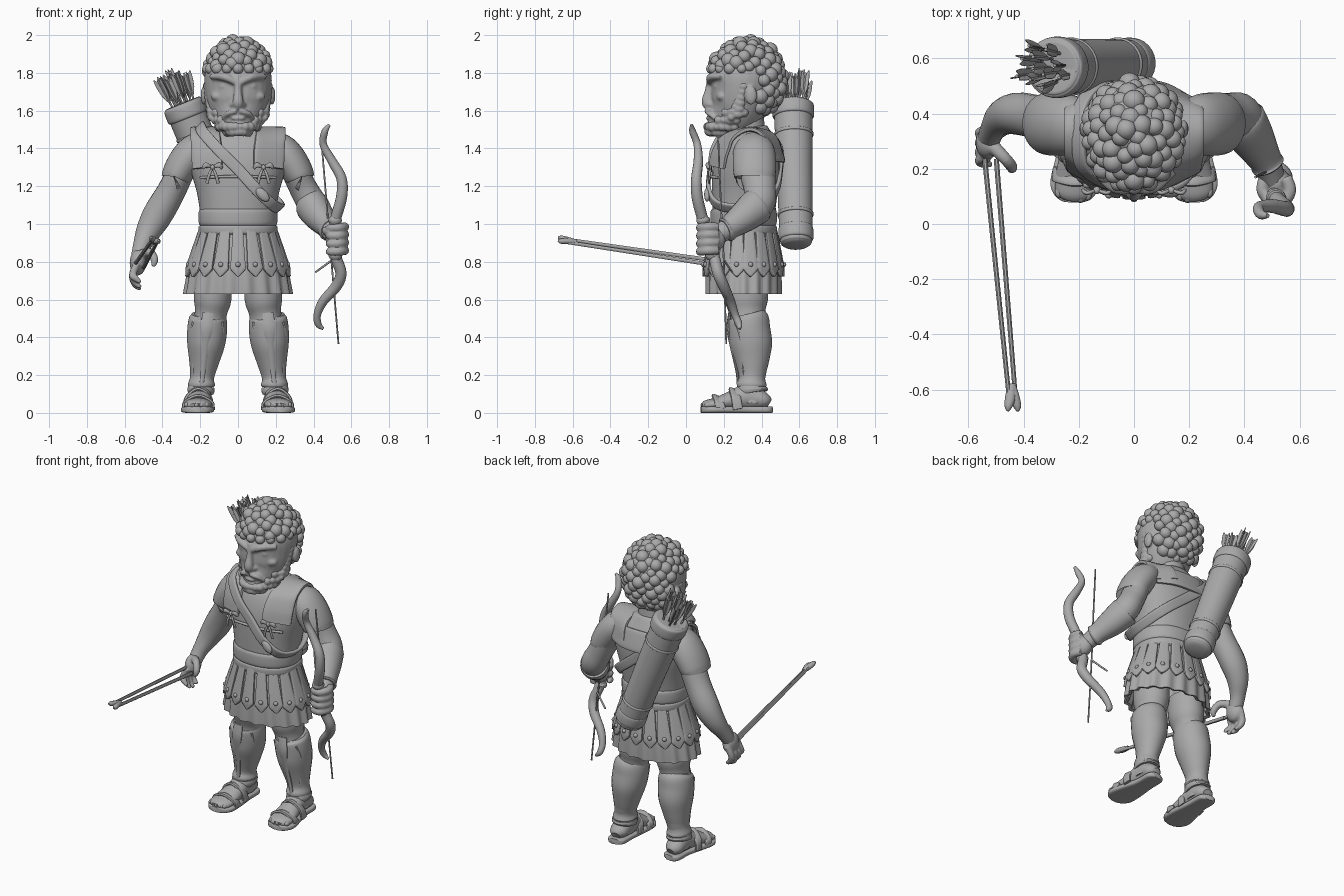
import bpy, bmesh, math, random
from mathutils import Vector, Matrix

random.seed(4)
stone = bpy.data.materials.new("plain grey")
stone.diffuse_color = (0.40, 0.40, 0.40, 1)


def finish(name, bm):
    bmesh.ops.recalc_face_normals(bm, faces=bm.faces)
    me = bpy.data.meshes.new(name)
    bm.to_mesh(me)
    bm.free()
    me.materials.append(stone)
    ob = bpy.data.objects.new(name, me)
    bpy.context.collection.objects.link(ob)
    return ob


def curve(secs, steps, closed):
    """Catmull-Rom through (x, y, z, half width, half thickness) sections."""
    n, out = len(secs), []
    get = (lambda i: secs[i % n]) if closed else (lambda i: secs[max(0, min(n - 1, i))])
    for i in range(n if closed else n - 1):
        a, b, c, d = get(i - 1), get(i), get(i + 1), get(i + 2)
        for k in range(steps):
            t = k / steps
            out.append([0.5 * (2 * q + (r - p) * t + (2 * p - 5 * q + 4 * r - s) * t * t
                        + (3 * q - p - 3 * r + s) * t ** 3) for p, q, r, s in zip(a, b, c, d)])
    return out if closed else out + [list(secs[-1])]


def sweep(bm, secs, side=(1, 0, 0), n=16, power=1.0, steps=5, closed=False):
    """Superellipse swept along a path; power below 1 makes it boxy."""
    pts = curve(secs, steps, closed)
    P = [Vector(p[:3]) for p in pts]
    m, rings = len(P), []
    for i, p in enumerate(pts):
        T = (P[(i + 1) % m] - P[i - 1]) if closed else P[min(i + 1, m - 1)] - P[max(i - 1, 0)]
        T.normalize()
        S = Vector(side(P[i])) if callable(side) else Vector(side)
        S = (S - T * T.dot(S)).normalized()
        N = T.cross(S)
        ring = []
        for k in range(n):
            a = math.tau * (k + 0.5) / n
            c, s = math.cos(a), math.sin(a)
            c, s = [math.copysign(abs(v) ** power, v) for v in (c, s)]
            ring.append(bm.verts.new(P[i] + S * c * max(p[3], .001) + N * s * max(p[4], .001)))
        rings.append(ring)
    for i in range(m if closed else m - 1):
        r, q = rings[i], rings[(i + 1) % m]
        for k in range(n):
            bm.faces.new((r[k], r[(k + 1) % n], q[(k + 1) % n], q[k]))
    if not closed:
        bm.faces.new(rings[0])
        bm.faces.new(rings[-1])


def ball(bm, c, r, sub=3, rot=None):
    r = (r, r, r) if isinstance(r, (int, float)) else r
    M = Matrix.Translation(c) @ (rot or Matrix()) @ Matrix.Diagonal((*r, 1))
    bmesh.ops.create_icosphere(bm, subdivisions=sub, radius=1, matrix=M)


def part(name, *sweeps, **kw):
    bm = bmesh.new()
    for s in sweeps:
        sweep(bm, s, **kw)
    return finish(name, bm)


def fuse(ob, size=0.009, smooth=4):
    """Blend overlapping lumps into one soft skin."""
    r = ob.modifiers.new("blend", 'REMESH')
    r.mode, r.voxel_size, r.use_smooth_shade = 'VOXEL', size, True
    s = ob.modifiers.new("soften", 'SMOOTH')
    s.iterations, s.factor = smooth, 0.5


def mir(s, secs):
    return [(s * p[0], *p[1:]) for p in secs]


# --- head -------------------------------------------------------------
bm = bmesh.new()
sweep(bm, [(0, .2, 1.475, .05, .05), (0, .215, 1.52, .10, .105), (0, .265, 1.6, .15, .145),
           (0, .295, 1.7, .175, .165), (0, .31, 1.8, .175, .18), (0, .32, 1.9, .13, .14),
           (0, .32, 1.94, .05, .05)], n=28)
sweep(bm, [(0, .135, 1.79, .022, .02), (0, .125, 1.71, .02, .025), (0, .112, 1.645, .03, .03),
           (0, .125, 1.615, .024, .02)])
for s in (-1, 1):
    ball(bm, (s * .025, .135, 1.632), (.018, .022, .016))                      # nostril
    sweep(bm, mir(s, [(.012, .128, 1.748, .016, .02), (.07, .135, 1.778, .022, .024),
                      (.14, .195, 1.78, .014, .02)]), side=(0, 0, 1))           # brow
    ball(bm, (s * .066, .163, 1.728), (.032, .018, .014))                      # eye
    ball(bm, (s * .095, .19, 1.675), (.05, .03, .028))                         # cheek
    sweep(bm, mir(s, [(.005, .115, 1.597, .013, .02), (.05, .13, 1.585, .016, .022),
                      (.085, .17, 1.545, .008, .012)]), side=(0, 0, 1))         # moustache
    ball(bm, (s * .18, .345, 1.68), (.018, .032, .05))                         # ear
ball(bm, (0, .125, 1.56), (.04, .02, .013))                                     # lip
ball(bm, (0, .155, 1.515), (.06, .05, .038))                                     # chin
fuse(finish("head", bm), .0075, 3)

# --- curls of hair and beard -------------------------------------------
bm = bmesh.new()
C, R = Vector((0, .32, 1.765)), Vector((.164, .186, .2))
ball(bm, C + Vector((0, .03, .02)), (.155, .165, .185), 4)
N = 165
for i in range(N):
    z = 1 - 2 * (i + .5) / N
    a, h = i * 2.39996, math.sqrt(1 - z * z)
    p = C + Vector((R.x * h * math.cos(a), R.y * h * math.sin(a), R.z * z))
    if (p.z > 1.83 or p.y > .38) and p.z > 1.565:
        ball(bm, p + Vector([random.uniform(-.006, .006) for _ in 'xyz']), random.uniform(.029, .041))
for i in range(-4, 5):
    a = i * .36
    ball(bm, (.163 * math.sin(a), .32 - .185 * math.cos(a), 1.822), random.uniform(.026, .032))
finish("hair", bm)
bm = bmesh.new()
for row, (z, r, y0, d) in enumerate([(1.488, .055, .19, .07), (1.515, .1, .235, .122),
                                     (1.55, .122, .26, .127), (1.59, .138, .285, .125)]):
    for i in range(-6, 7):
        a = (i + .5 * (row % 2)) * .27
        x, y = r * math.sin(a), y0 - d * math.cos(a)
        if row < 2 or abs(x) > (.075 if row == 2 else .11):
            ball(bm, (x, y, z), random.uniform(.018, .027))
for s in (-1, 1):
    for k in range(6):
        ball(bm, (s * (.148 + k * .003), .275 + k * .006, 1.58 + k * .03), (.021, .03, .022))
        ball(bm, (s * (.142 + k * .003), .24 + k * .01, 1.565 + k * .028), .02)
fuse(finish("beard", bm), .006, 2)

# --- torso ---------------------------------------------------------------
part("neck", [(0, .33, 1.4, .12, .11), (0, .32, 1.5, .1, .1), (0, .31, 1.6, .1, .1)], n=20)
part("tunic", [(0, .305, .94, .195, .165), (0, .305, 1.04, .2, .165), (0, .31, 1.16, .217, .174),
               (0, .318, 1.28, .25, .18), (0, .33, 1.38, .268, .168), (0, .342, 1.45, .24, .14),
               (0, .35, 1.5, .14, .1), (0, .35, 1.515, .09, .07)], n=32, power=.92)
part("belt", *[[(0, .305, z - h, .2, .168), (0, .305, z - h * .6, .209, .176),
                (0, .305, z + h * .6, .209, .176), (0, .305, z + h, .2, .168)]
               for z, h in ((1.035, .045), (.97, .025))], n=32, power=.9)
bm = bmesh.new()
for s in (-1, 1):                            # shoulder flaps that follow the chest curve
    sweep(bm, [(s * .162, .163, 1.30, .088, .012), (s * .165, .182, 1.38, .088, .013),
               (s * .172, .235, 1.462, .08, .014), (s * .175, .34, 1.502, .078, .014),
               (s * .172, .435, 1.462, .08, .013), (s * .165, .473, 1.36, .085, .01)], n=16, power=.4,
          side=lambda p: (1, s * max(-.5, min(.5, (.33 - p.y) * 4)), 0))
finish("yoke", bm)
part("back_yoke", [(-.2, .442, 1.39, .062, .01), (-.11, .488, 1.39, .065, .011), (0, .5, 1.39, .067, .011),
                   (.11, .488, 1.39, .065, .011), (.2, .442, 1.39, .062, .01)], side=(0, -.3, 1), power=.5)
part("chest_band", [(-.2, .175, 1.245, .008, .008), (-.1, .135, 1.25, .008, .008),
                    (.1, .135, 1.25, .008, .008), (.2, .175, 1.245, .008, .008)], side=(0, 0, 1))
bm = bmesh.new()
for s in (-1, 1):                                                               # tied bows
    o = Vector((s * .135, .122, 1.3))
    ball(bm, o, .014)
    for t in (-1, 1):
        q = [o + Vector(v) for v in ((t * .005, 0, 0), (t * .035, -.01, .012), (t * .05, 0, -.005))]
        sweep(bm, [(*q[0], .006, .006), (*q[1], .014, .008), (*q[2], .008, .006)], side=(0, 0, 1))
        sweep(bm, [(*o, .006, .005), (*(o + Vector((t * .018, -.006, -.04))), .008, .005),
                   (*(o + Vector((t * .03, 0, -.085))), .009, .004)])
finish("tied_bows", bm)
# shoulder strap: a band lying on the torso
loop = [(-.185, .205, 1.485), (-.1, .142, 1.39), (0, .126, 1.29), (.1, .12, 1.18), (.185, .17, 1.1),
        (.222, .31, 1.09), (.16, .465, 1.16), (0, .502, 1.29), (-.13, .498, 1.4), (-.195, .42, 1.485),
        (-.2, .31, 1.52)]
part("strap", [(*p, .03, .011) for p in loop], closed=True, power=.45,
     side=lambda p: Vector((.72, 0, .69)))
bm = bmesh.new()
ball(bm, (.13, .112, 1.155), (.045, .016, .026), rot=Matrix.Rotation(.8, 4, 'Y'))
finish("strap_buckle", bm)

# --- skirt -----------------------------------------------------------------
prof = [(.99, .185, .155), (.9, .215, .175), (.8, .25, .192), (.72, .268, .198), (.63, .283, .197)]
bm = bmesh.new()
rings = [[bm.verts.new(((rx + w) * math.cos(a), .305 + (ry + w) * math.sin(a), z))
          for a in (math.tau * k / 108 for k in range(108))
          for w in [.009 * (.99 - z) / .36 * math.cos(18 * a)]] for z, rx, ry in
         prof + [(.635, .26, .178), (.85, .2, .15)]]
for r, q in zip(rings, rings[1:]):
    for k in range(108):
        bm.faces.new((r[k], r[(k + 1) % 108], q[(k + 1) % 108], q[k]))
bm.faces.new(rings[-1])
finish("skirt", bm)
bm, studs = bmesh.new(), bmesh.new()
for i in range(18):
    a = math.tau * (i + .5) / 18
    c, s = math.cos(a), math.sin(a)
    tan = Vector((-.25 * s, .19 * c, 0))
    at = lambda rx, ry, z: ((rx + .008) * c, .305 + (ry + .008) * s, z)
    sweep(bm, [(*at(.187, .158, .985), .026, .008), (*at(.215, .175, .9), .032, .009),
               (*at(.25, .194, .79), .04, .011), (*at(.258, .198, .76), .04, .011),
               (*at(.267, .2, .722), .004, .009)], side=tan, n=12, power=.5, steps=3)
    ball(studs, at(.259, .204, .785), .014, 2)
finish("skirt_strips", bm)
finish("skirt_studs", studs)

# --- legs, greaves, sandals ---------------------------------------------------
for s, tag in ((-1, "right"), (1, "left")):
    part(tag + "_leg", mir(s, [(.13, .315, .72, .1, .115), (.135, .32, .6, .1, .115),
         (.145, .325, .52, .085, .095), (.16, .335, .4, .095, .105), (.18, .35, .27, .075, .085),
         (.195, .35, .15, .058, .065), (.2, .35, .05, .06, .07)]), n=24)
    part(tag + "_greave", mir(s, [(.16, .325, .525, .085, .085), (.16, .33, .5, .1, .108),
         (.163, .335, .44, .106, .112), (.17, .345, .36, .1, .112), (.18, .35, .27, .08, .09),
         (.19, .35, .19, .064, .07), (.193, .348, .15, .072, .08), (.193, .348, .135, .066, .074)]),
         n=24)
    part(tag + "_greave_ridges",
         mir(s, [(.158, .232, .53, .03, .008), (.165, .226, .45, .034, .012), (.172, .24, .36, .02, .01),
                 (.185, .27, .22, .014, .008), (.193, .276, .15, .012, .008)]),
         mir(s, [(.235, .26, .48, .01, .006), (.248, .286, .4, .01, .007), (.238, .296, .3, .008, .006),
                 (.235, .306, .2, .006, .004)]),
         mir(s, [(.085, .26, .48, .01, .006), (.087, .281, .4, .01, .007), (.114, .291, .3, .008, .006),
                 (.149, .306, .2, .006, .004)]), n=10)
    part(tag + "_foot", mir(s, [(.198, .44, .05, .03, .025), (.2, .41, .065, .055, .045),
         (.2, .33, .085, .06, .07), (.206, .24, .066, .066, .05), (.213, .16, .048, .074, .034),
         (.218, .11, .04, .066, .028), (.22, .088, .034, .04, .018)]), n=20)
    part(tag + "_sole", mir(s, [(.198, .456, .017, .028, .017), (.2, .43, .017, .056, .018),
         (.2, .33, .017, .06, .018), (.208, .22, .017, .08, .018), (.216, .14, .017, .088, .018),
         (.22, .095, .017, .065, .018), (.221, .078, .017, .03, .016)]), n=20, power=.5)
    part(tag + "_sandal_straps", *[mir(s, [(.21 - w, y + .02, .02, .026, .009), (.21 - w * .85, y + .01, h * .65, .026, .01),
         (.21, y, h, .03, .01), (.21 + w * .85, y + .01, h * .65, .026, .01), (.21 + w, y + .02, .02, .026, .009)])
         for y, h, w in ((.165, .084, .078), (.255, .12, .072))], side=(0, 1, -.35), n=12, power=.5)
    bm = bmesh.new()
    for k in range(5):                                                          # toes
        ball(bm, (s * (.168 + k * .026), .096 + .008 * abs(k - 1.4), .042), (.015, .022, .015))
    finish(tag + "_toes", bm)
    part(tag + "_sandal_cuff", mir(s, [(.197, .352, .105, .068, .082), (.196, .35, .12, .073, .086),
         (.195, .35, .138, .07, .08)]), n=20)
    part(tag + "_sleeve", mir(s, [(.18, .358, 1.42, .075, .09), (.235, .36, 1.385, .088, .11),
         (.285, .362, 1.325, .088, .115), (.326, .364, 1.255, .08, .11), (.328, .364, 1.248, .07, .097)]),
         n=24)

# --- arms ------------------------------------------------------------------------
part("right_arm", [(-.24, .365, 1.38, .06, .07), (-.295, .37, 1.29, .07, .092), (-.355, .388, 1.17, .076, .08),
                   (-.425, .4, 1.05, .08, .076), (-.475, .385, .96, .066, .064), (-.51, .345, .88, .047, .047),
                   (-.525, .31, .82, .042, .042)], n=20)
part("left_arm", [(.24, .365, 1.38, .06, .07), (.295, .375, 1.29, .07, .095), (.345, .39, 1.19, .074, .085),
                  (.39, .385, 1.11, .078, .085), (.43, .31, 1.04, .07, .075), (.48, .22, .975, .052, .055),
                  (.505, .16, .935, .045, .05)], n=20)
part("bracer", [(.385, .39, 1.105, .082, .09), (.395, .37, 1.09, .088, .096), (.43, .31, 1.04, .08, .084),
                (.475, .235, .985, .06, .065), (.485, .215, .972, .062, .068), (.49, .205, .967, .054, .058)], n=20)
bm = bmesh.new()
ball(bm, (-.53, .295, .795), (.044, .06, .068))
for k, (y, z) in enumerate(((.34, .665), (.305, .655), (.27, .665), (.24, .69))):
    sweep(bm, [(-.535, y, .79, .02, .02), (-.558, y - .01, .73, .02, .02),
               (-.545, y - .02, z + .025, .018, .018), (-.515, y - .025, z, .01, .01)], n=10)
sweep(bm, [(-.51, .28, .84, .026, .026), (-.465, .235, .85, .023, .023), (-.442, .205, .81, .021, .021),
           (-.45, .195, .775, .01, .01)], n=10)
fuse(finish("right_hand", bm), .007, 2)
bm = bmesh.new()
ball(bm, (.515, .15, .92), (.05, .06, .065))
for k in range(4):
    z = .985 - k * .042
    sweep(bm, [(.55, .17, z, .023, .023), (.565, .12, z, .024, .024), (.535, .078, z - .004, .024, .024),
               (.487, .085, z - .006, .021, .021), (.475, .12, z - .006, .01, .01)], side=(0, 0, 1), n=10)
sweep(bm, [(.475, .17, .96, .024, .024), (.465, .12, .965, .022, .022), (.49, .075, .955, .015, .015)], n=10)
fuse(finish("left_hand", bm), .007, 2)

# --- bow and string ------------------------------------------------------------------
part("bow", [(.485, .03, 1.525, .008, .008), (.46, .035, 1.49, .018, .018), (.452, .06, 1.42, .02, .02),
             (.5, .065, 1.33, .025, .025), (.548, .055, 1.24, .028, .028), (.548, .06, 1.14, .03, .03),
             (.515, .09, 1.02, .029, .029), (.505, .12, .92, .026, .026), (.52, .15, .82, .03, .03),
             (.545, .17, .74, .03, .03), (.52, .2, .67, .029, .029), (.45, .235, .59, .025, .025),
             (.42, .26, .52, .02, .02), (.425, .28, .47, .018, .018), (.452, .285, .445, .007, .007)], n=14)
part("bow_grip", *[[(x, y, z + .018, .03, .03), (x, y, z, .037, .037), (x - .002, y + .004, z - .018, .03, .03)]
                   for x, y, z in ((.514, .092, 1.02), (.515, .14, .835))], n=14)
part("bow_string", [(.44, .17, 1.46, .005, .005), (.47, .185, 1.1, .005, .005), (.495, .2, .8, .005, .005),
                    (.532, .213, .365, .005, .005)], n=8)
part("string_end", [(.41, .245, .745, .005, .005), (.5, .2, .81, .006, .006)], n=8)

# --- twin rod held forward --------------------------------------------------------------
part("twin_rod", *[[(-.52 + d, .235, .782 - d * .6, .01, .011), (-.44 + d * .55, -.64, .912 - d * .35, .009, .01)]
                   for d in (-.021, .021)], n=8, steps=1)
part("rod_tip", *[[(-.443, -.58, .905, .014, .012), (-.441 + d * .4, -.625, .912 - d * .2, .02, .016),
                   (-.439 + d, -.66, .917 - d * .5, .015, .014), (-.439 + d * 1.1, -.678, .92 - d * .5, .005, .006)]
                  for d in (-.016, .016)], n=10)

# --- quiver with arrows ---------------------------------------------------------------------
top, bot = Vector((-.292, .567, 1.635)), Vector((.0, .583, .905))
axis = (top - bot).normalized()
along = lambda t, r: (*bot.lerp(top, t), r, r)
part("quiver", [along(t, r) for t, r in ((-.03, .05), (-.015, .075), (.03, .086), (.3, .092), (.7, .099),
     (.96, .102), (1, .1), (1, .085), (.93, .08))], n=28)
part("quiver_bands", *[[along(t - h, r - .012), along(t - h * .7, r), along(t + h * .7, r), along(t + h, r - .012)]
     for t, h, r in ((.06, .05, .092), (.2, .012, .095), (.78, .012, .104), (.95, .05, .11))], n=28)
bm = bmesh.new()
u = axis.cross(Vector((0, 1, 0))).normalized()
v = axis.cross(u)
for i in range(11):
    a, r = i * 2.4, .07 * math.sqrt((i + .3) / 11)
    d = u * math.cos(a) + v * math.sin(a)
    base, tip = top - axis * .1 + d * r * .8, top + axis * random.uniform(.13, .19) + d * r * 1.35
    sweep(bm, [(*base, .006, .006), (*tip, .006, .006)], n=8, steps=1)
    for k in range(3):                                                          # feathers
        f = Matrix.Rotation(math.tau * k / 3 + a, 3, axis) @ u
        q = [base.lerp(tip, t) + f * o for t, o in ((.5, .004), (.68, .012), (.9, .014), (1.03, .02))]
        sweep(bm, [(*p, w, .003) for p, w in zip(q, (.002, .011, .013, .003))], side=f, n=8, steps=2)
finish("arrows", bm)

# --- shading ---------------------------------------------------------------------------------
bpy.ops.object.select_all(action='SELECT')
bpy.context.view_layer.objects.active = bpy.data.objects["tunic"]
bpy.ops.object.shade_smooth_by_angle(angle=math.radians(45))
